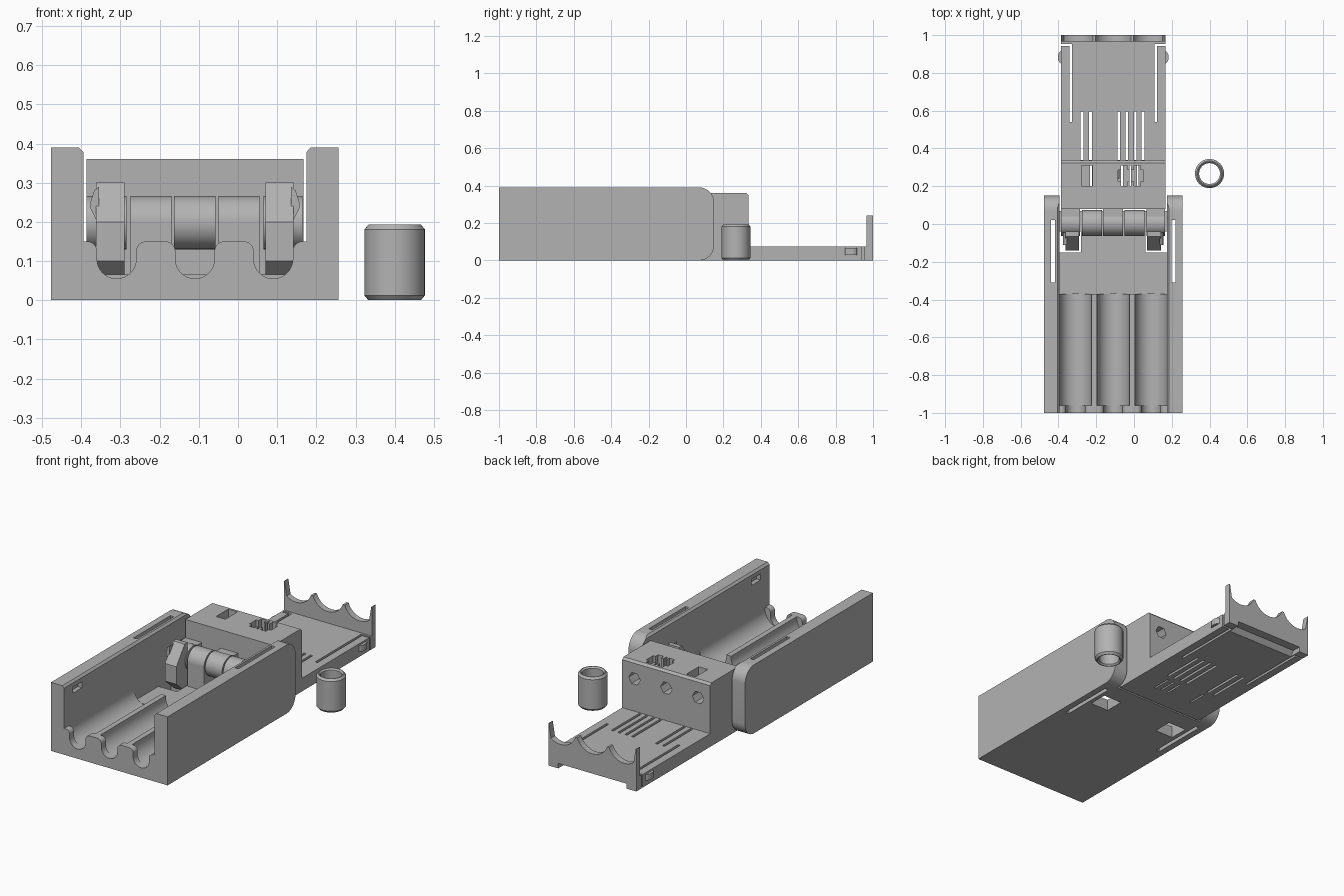
import bpy, bmesh, math
from mathutils import Vector

if "Cube" in bpy.data.objects:
    bpy.data.objects.remove(bpy.data.objects["Cube"])

grey = bpy.data.materials.new("plain grey")
grey.diffuse_color = (0.45, 0.45, 0.45, 1)
grey.use_nodes = True
grey.node_tree.nodes["Principled BSDF"].inputs["Base Color"].default_value = grey.diffuse_color

CX = -0.11                       # symmetry line of tray and lid
CELLS = (-0.31, -0.11, 0.09)     # centres of the three troughs


def mx(x):
    return 2 * CX - x


def prism(name, pts, axis, a, b):
    """Extrude a closed profile along an axis: x takes (y,z), y takes (x,z), z takes (x,y)."""
    place = {'x': lambda p, t: (t, p[0], p[1]),
             'y': lambda p, t: (p[0], t, p[1]),
             'z': lambda p, t: (p[0], p[1], t)}[axis]
    bm = bmesh.new()
    f = bm.faces.new([bm.verts.new(place(p, a)) for p in pts])
    ext = bmesh.ops.extrude_face_region(bm, geom=[f])
    move = Vector(place((0, 0), b)) - Vector(place((0, 0), a))
    bmesh.ops.translate(bm, vec=move, verts=[v for v in ext['geom'] if isinstance(v, bmesh.types.BMVert)])
    bmesh.ops.recalc_face_normals(bm, faces=bm.faces)
    me = bpy.data.meshes.new(name)
    bm.to_mesh(me)
    bm.free()
    me.materials.append(grey)
    ob = bpy.data.objects.new(name, me)
    bpy.context.collection.objects.link(ob)
    return ob


def box(name, x0, x1, y0, y1, z0, z1):
    x0, x1 = sorted((x0, x1))
    return prism(name, [(x0, y0), (x1, y0), (x1, y1), (x0, y1)], 'z', z0, z1)


def arc(cx, cy, r, a0, a1, n=12):
    return [(cx + r * math.cos(math.radians(a0 + (a1 - a0) * i / n)),
             cy + r * math.sin(math.radians(a0 + (a1 - a0) * i / n))) for i in range(n + 1)]


def select(ob):
    bpy.ops.object.select_all(action='DESELECT')
    ob.select_set(True)
    bpy.context.view_layer.objects.active = ob


def cut(ob, cutters):
    for c in cutters:
        select(ob)
        m = ob.modifiers.new("cut", 'BOOLEAN')
        m.operation, m.solver, m.object = 'DIFFERENCE', 'EXACT', c
        bpy.ops.object.modifier_apply(modifier=m.name)
        bpy.data.objects.remove(c)


def cutbox(*b):
    return box("cutter", *b)


def smooth(ob):
    select(ob)
    bpy.ops.object.shade_smooth_by_angle(angle=math.radians(30))


# ---- tray side walls with rounded rear end, flex slot, latch pocket and edge chamfer
wall_profile = [(-1, 0)] + arc(0.07, 0.08, 0.08, -90, 0) + arc(0.07, 0.31, 0.08, 0, 90) + [(-1, 0.39)]
for side, f in (("left", lambda x: x), ("right", mx)):
    w = prism(side + "_wall", wall_profile, 'x', f(-0.477), f(-0.395))
    cut(w, [cutbox(f(-0.44), f(-0.418), -0.31, 0.02, -0.1, 0.5),
            cutbox(f(-0.42), f(-0.38), -0.92, -0.84, 0.32, 0.355),
            prism("cutter", [(f(-0.408), 0.392), (f(-0.39), 0.392), (f(-0.39), 0.373)], 'y', -1.1, 0.2)])
    smooth(w)

# ---- tray front plate with three flared U slots
pts = [(-0.44, 0), (-0.44, 0.15)]
for c in CELLS:
    pts += arc(c - 0.075, 0.125, 0.025, 90, 0, 6)
    pts += arc(c, 0.105, 0.05, 180, 360, 16)
    pts += arc(c + 0.075, 0.125, 0.025, 180, 90, 6)
pts += [(mx(-0.44), 0.15), (mx(-0.44), 0)]
smooth(prism("front_plate", pts, 'y', -1, -0.96))

# ---- three round troughs separated by ridges
pts = [(-0.44, 0), (-0.44, 0.15)]
for c in CELLS:
    pts += [(c - 0.085, 0.15)] + arc(c, 0.14, 0.085, 180, 360, 20) + [(c + 0.085, 0.15)]
pts += [(mx(-0.44), 0.15), (mx(-0.44), 0)]
smooth(prism("troughs", pts, 'y', -0.96, -0.37))

# ---- rear floor with openings under the snap arms
floor = box("rear_floor", -0.41, mx(-0.41), -0.37, 0.07, 0, 0.065)
cut(floor, [cutbox(f(-0.395), f(-0.28), -0.15, -0.04, -0.1, 0.2) for f in (lambda x: x, mx)])

# ---- hinge knuckles, alternately joined to the lid block and the tray floor
edges = [(-0.387, -0.285), (-0.275, -0.17), (-0.163, -0.057), (-0.05, 0.055), (0.065, 0.165)]
for i, (x0, x1) in enumerate(edges):
    smooth(prism("hinge_knuckle", arc(0.005, 0.198, 0.068, 0, 350, 35), 'x', x0, x1))
    if i % 2:
        box("tray_knuckle_web", x0, x1, -0.063, 0.06, 0.06, 0.198)
    else:
        box("lid_knuckle_web", x0, x1, 0.005, 0.085, 0.14, 0.256)

# ---- snap arms with pointed side catches
arm = [(-0.04, 0.3), (-0.065, 0.3), (-0.14, 0.2), (-0.14, 0.1), (-0.06, 0.03), (-0.04, 0.03)]
for side, f in (("left", lambda x: x), ("right", mx)):
    prism(side + "_snap_arm", arm, 'x', f(-0.362), f(-0.29))
    prism(side + "_arm_catch", [(f(-0.355), 0.29), (f(-0.367), 0.28), (f(-0.377), 0.25), (f(-0.377), 0.235),
                                (f(-0.362), 0.205), (f(-0.355), 0.205)], 'y', -0.11, -0.045)

# ---- lid block with hexagonal rear holes and top pockets
block = prism("lid_block", [(0.08, 0), (0.335, 0), (0.335, 0.348), (0.323, 0.36), (0.08, 0.36)], 'x', -0.387, 0.167)
cutters = [prism("cutter", arc(c, 0.26, 0.036, 0, 300, 5), 'y', 0.24, 0.4) for c in CELLS]
cutters += [cutbox(-0.278, -0.22, 0.2, 0.31, 0.27, 0.4),
            cutbox(-0.085, 0.05, 0.225, 0.285, 0.27, 0.4),
            cutbox(-0.07, -0.035, 0.2, 0.31, 0.265, 0.4),
            cutbox(0.0, 0.035, 0.2, 0.31, 0.265, 0.4)]
cutters += [cutbox(x - 0.005, x + 0.005, 0.2, 0.31, -0.1, 0.4) for x in (-0.228, -0.063, -0.02, 0.02)]
cut(block, cutters)

# ---- lid plate with spring slots and side tabs
lid = box("lid_plate", -0.387, 0.167, 0.335, 0.965, 0, 0.075)
cutters = [cutbox(x - 0.007, x + 0.007, 0.34, 0.595, -0.1, 0.2)
           for x in (-0.275, -0.23, -0.08, -0.038, 0.006, 0.048)]
for f in (lambda x: x, mx):
    cutters += [cutbox(f(-0.342), f(-0.328), 0.54, 0.953, -0.1, 0.2),
                cutbox(f(-0.42), f(-0.335), 0.942, 0.953, -0.1, 0.2)]
notch = [(0.92, -0.01), (0.95, 0.028), (1.1, 0.028), (1.1, -0.01)]
cutters.append(prism("cutter", notch, 'x', -0.325, mx(-0.325)))
cut(lid, cutters)
for side, f in (("left", lambda x: x), ("right", mx)):
    prism(side + "_latch_bump", [(f(-0.38), 0.845), (f(-0.395), 0.855), (f(-0.402), 0.87), (f(-0.402), 0.895),
                                 (f(-0.395), 0.91), (f(-0.38), 0.92)], 'z', 0.03, 0.065)

# ---- scalloped lid end plate
pts = [(-0.387, 0), (-0.387, 0.24), (-0.383, 0.24)]
for c in CELLS:
    lo, hi = (180 if c == CELLS[0] else 200), (360 if c == CELLS[2] else 340)
    r = 0.1
    pts += [p for p in arc(c, 0.24, r, lo, hi, 18) if -0.38 < p[0] < 0.16]
pts += [(0.163, 0.24), (0.167, 0.24), (0.167, 0)]
end = prism("lid_end_plate", pts, 'y', 0.965, 1.0)
cut(end, [prism("cutter", notch, 'x', -0.325, mx(-0.325))])
smooth(end)

# ---- loose hollow bushing with chamfered rims
bm = bmesh.new()
section = [(0.055, 0.008), (0.063, 0), (0.067, 0), (0.077, 0.012), (0.077, 0.181), (0.067, 0.193),
           (0.063, 0.193), (0.055, 0.185)]
vs = [bm.verts.new((r, 0, z)) for r, z in section]
es = [bm.edges.new((vs[i], vs[(i + 1) % len(vs)])) for i in range(len(vs))]
bmesh.ops.spin(bm, geom=vs + es, cent=(0, 0, 0), axis=(0, 0, 1), angle=2 * math.pi, steps=48, use_merge=True)
bmesh.ops.remove_doubles(bm, verts=bm.verts, dist=1e-5)
bmesh.ops.recalc_face_normals(bm, faces=bm.faces)
me = bpy.data.meshes.new("bushing")
bm.to_mesh(me)
bm.free()
me.materials.append(grey)
ring = bpy.data.objects.new("bushing", me)
ring.location = (0.4, 0.267, 0)
bpy.context.collection.objects.link(ring)
smooth(ring)
